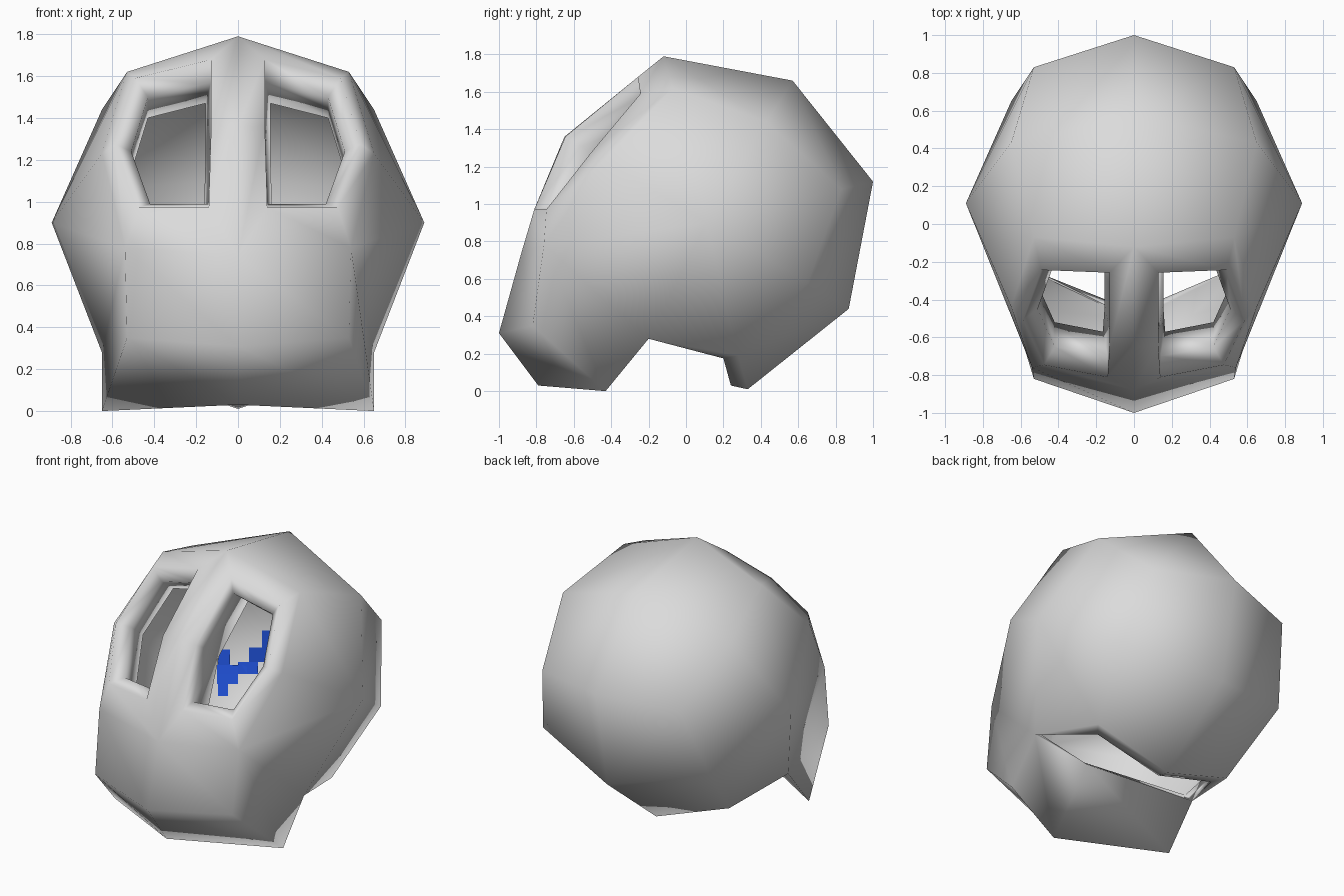
import bpy, bmesh, math
from mathutils import Vector
from mathutils.bvhtree import BVHTree

if "Cube" in bpy.data.objects:
    bpy.data.objects.remove(bpy.data.objects["Cube"])


def material(name, rgb):
    m = bpy.data.materials.new(name)
    m.diffuse_color = (*rgb, 1)
    m.use_nodes = True
    m.node_tree.nodes["Principled BSDF"].inputs["Base Color"].default_value = m.diffuse_color
    return m


GREY = material("light_grey", (0.71, 0.71, 0.71))
BLUE = material("blue", (0.012, 0.07, 0.58))

# Key points of the right half: a tilted ball cranium with a pulled-out jaw
P = dict(
    top=(0, -.12, 1.79), top_back=(0, .57, 1.66), back=(0, 1, 1.12),
    low_back=(0, .87, .44), nape=(0, .33, .01), nape_in=(0, .24, .03),
    brow=(0, -.65, 1.36), nose=(0, -.88, .74), lip=(0, -1, .31),
    chin=(0, -.79, .03), throat=(0, -.46, .42),
    side=(.89, .11, .9), temple=(.53, -.07, 1.62), crown=(.65, .43, 1.44),
    rear=(.53, .83, 1.08), rear_low=(.65, .65, .58),
    neck=(.53, .28, .19), neck_in=(.47, .2, .175),
    cheek=(.65, -.44, 1.23), cheek_low=(.54, -.76, .78),
    jaw_front=(.53, -.82, .35), jaw=(.65, -.43, 0), notch=(.65, -.2, .28),
)
FACES = [f.split() for f in (
    "top top_back crown temple",
    "top_back back rear crown",
    "back low_back rear_low rear",
    "low_back nape neck rear_low",
    "nape nape_in neck_in neck",
    "neck neck_in notch",
    "nose cheek_low jaw_front lip",
    "lip jaw_front jaw chin",
    "cheek_low notch jaw jaw_front",
    "chin jaw notch throat",
)]

# Side of the head: a fan around the widest point
ring = "temple crown rear rear_low neck notch cheek_low cheek".split()
for i, a in enumerate(ring):
    FACES.append(["side", a, ring[(i + 1) % 8]])

# Eye socket: raised lip, edge of the hole, and a wall running inwards
SOCKET = "nose brow top temple cheek cheek_low".split()
HOLE = [(.14, -.70, .99), (.13, -.56, 1.31), (.13, -.24, 1.57),
        (.43, -.23, 1.50), (.51, -.45, 1.24), (.42, -.65, .99)]
mid = sum((Vector(h) for h in HOLE), Vector()) / 6
skull_centre = Vector((0, .11, .9))
for i, h in enumerate(HOLE):
    h = Vector(h)
    P["rim%d" % i] = h + .1 * (h - mid) + .09 * (h - skull_centre).normalized()
    P["hole%d" % i] = h
    P["wall%d" % i] = h + Vector((.025 if i < 3 else 0, .13, -.10))
    j = (i + 1) % 6
    FACES.append([SOCKET[i], SOCKET[j], "rim%d" % j, "rim%d" % i])
    for a, b in (("rim", "hole"), ("hole", "wall")):
        FACES.append(["%s%d" % k for k in ((a, i), (a, j), (b, j), (b, i))])

# Outer shell, mirrored in x
bm = bmesh.new()
cache = {}


def vert(name, s):
    p = Vector(P[name])
    key = (name, s if p.x > 1e-6 else 0)
    if key not in cache:
        cache[key] = bm.verts.new((p.x * s, p.y, p.z))
    return cache[key]


for s in (1, -1):
    for f in FACES:
        bm.faces.new([vert(n, s) for n in f][::s])
bmesh.ops.recalc_face_normals(bm, faces=bm.faces[:])
bm.normal_update()
if sum((f.calc_center_median() - skull_centre).dot(f.normal) * f.calc_area()
       for f in bm.faces) < 0:
    bmesh.ops.reverse_faces(bm, faces=bm.faces[:])
for f in bm.faces:
    f.smooth = True
mesh = bpy.data.meshes.new("helmet_shell")
bm.to_mesh(mesh)
bm.free()
mesh.materials.append(GREY)
shell = bpy.data.objects.new("helmet_shell", mesh)
bpy.context.collection.objects.link(shell)
sol = shell.modifiers.new("thickness", 'SOLIDIFY')
sol.thickness = .06
sol.offset = -1

# Blue blocky mark on the inside wall, laid on by casting its outline through the eye
bpy.context.view_layer.update()
tree = BVHTree.FromObject(shell, bpy.context.evaluated_depsgraph_get())
az, el = math.radians(35), math.radians(25)
right = Vector((math.cos(az), math.sin(az), 0))
look = Vector((-math.sin(az) * math.cos(el), math.cos(az) * math.cos(el), -math.sin(el)))
up = right.cross(look)
BLOCKS = [(218, 647, 230, 663), (217, 663, 247, 672), (217, 672, 238, 682),
          (218, 682, 228, 694), (238, 660, 258, 672), (249, 645, 268, 660),
          (262, 628, 270, 645)]
bm = bmesh.new()
for x0, y0, x1, y1 in BLOCKS:
    corners = []
    for x, y in ((x0, y0), (x0, y1), (x1, y1), (x1, y0)):
        start = right * ((x - 238) / 159) + up * ((798.6 - y) / 159) - look * .6
        hit = tree.ray_cast(start, look)[0]
        if hit:
            corners.append(bm.verts.new(hit - look * .006))
    if len(corners) == 4:
        bm.faces.new(corners)
mesh = bpy.data.meshes.new("inner_mark")
bm.to_mesh(mesh)
bm.free()
mesh.materials.append(BLUE)
mark = bpy.data.objects.new("inner_mark", mesh)
bpy.context.collection.objects.link(mark)
